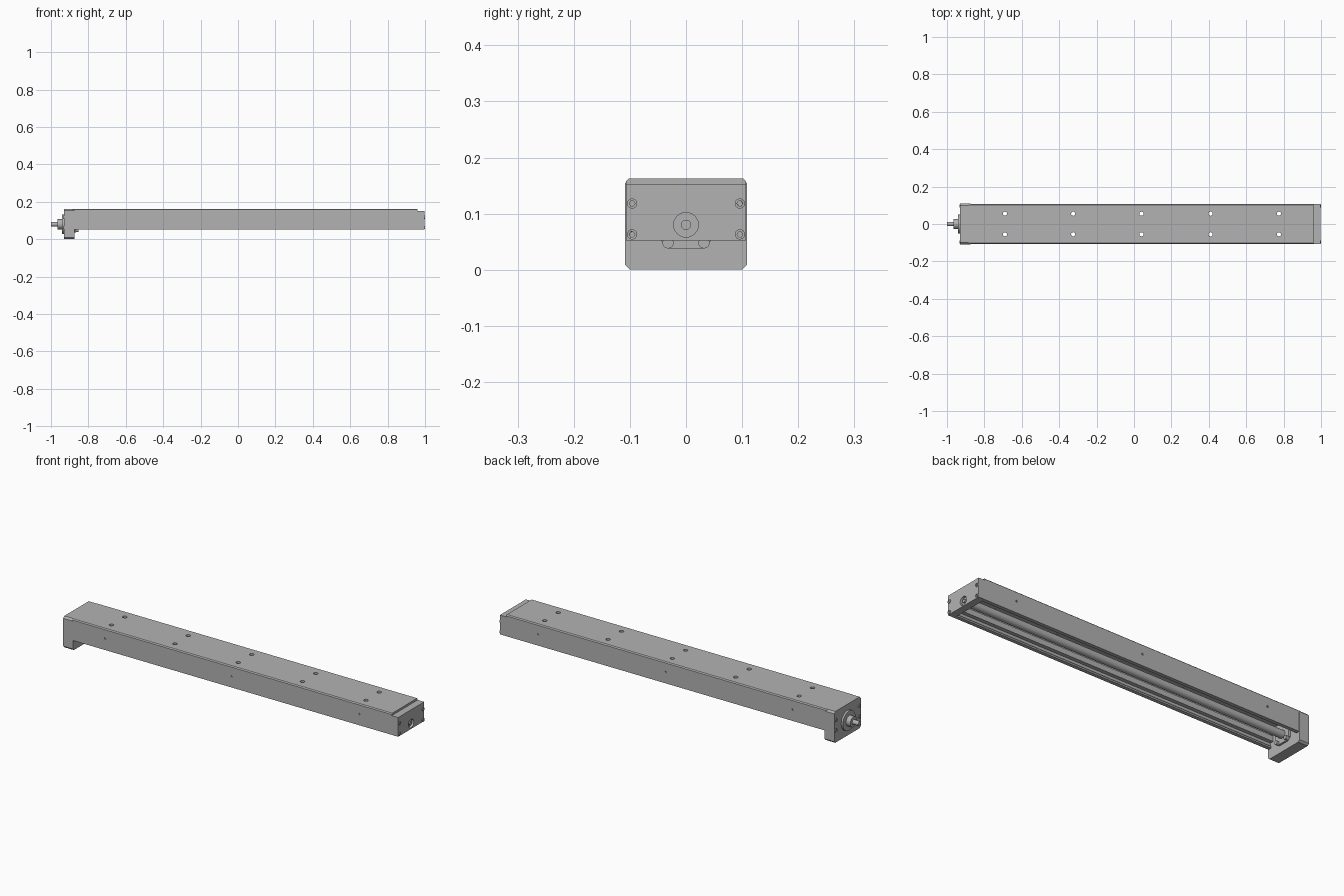
import bpy, bmesh
from math import pi
from mathutils import Matrix

if "Cube" in bpy.data.objects:
    bpy.data.objects.remove(bpy.data.objects["Cube"])

def material(name, v):
    m = bpy.data.materials.new(name)
    m.use_nodes = True
    m.diffuse_color = (v, v, v, 1)
    m.node_tree.nodes["Principled BSDF"].inputs["Base Color"].default_value = (v, v, v, 1)
    return m

GREY = material("machined grey", 0.45)

def finish(name, bm):
    bmesh.ops.recalc_face_normals(bm, faces=bm.faces)
    me = bpy.data.meshes.new(name)
    bm.to_mesh(me)
    bm.free()
    me.materials.append(GREY)
    ob = bpy.data.objects.new(name, me)
    bpy.context.collection.objects.link(ob)
    return ob

def extrude_x(name, half, x0, x1):
    """Mirror a half outline of (y, z) points and sweep it along x."""
    pts = half + [(-y, z) for y, z in reversed(half)]
    bm = bmesh.new()
    face = bm.faces.new([bm.verts.new((x0, y, z)) for y, z in pts])
    new = bmesh.ops.extrude_face_region(bm, geom=[face])["geom"]
    bmesh.ops.translate(bm, vec=(x1 - x0, 0, 0),
                        verts=[v for v in new if isinstance(v, bmesh.types.BMVert)])
    return finish(name, bm)

def box(name, x0, x1, y0, y1, z0, z1):
    bm = bmesh.new()
    bmesh.ops.create_cube(bm, size=1, matrix=Matrix.Translation(
        ((x0 + x1) / 2, (y0 + y1) / 2, (z0 + z1) / 2))
        @ Matrix.Diagonal((x1 - x0, y1 - y0, z1 - z0, 1)))
    return finish(name, bm)

def rods(name, centres, r, length, axis="X", sides=24):
    """One mesh of equal cylinders about the given centres."""
    turn = {"X": Matrix.Rotation(pi / 2, 4, "Y"),
            "Y": Matrix.Rotation(pi / 2, 4, "X"), "Z": Matrix()}[axis]
    bm = bmesh.new()
    for c in centres:
        bmesh.ops.create_cone(bm, cap_ends=True, segments=sides, radius1=r, radius2=r,
                              depth=length, matrix=Matrix.Translation(c) @ turn)
    ob = finish(name, bm)
    bpy.context.view_layer.objects.active = ob
    bpy.ops.object.select_all(action="DESELECT")
    ob.select_set(True)
    bpy.ops.object.shade_smooth_by_angle()
    return ob

def cut(ob, cutter):
    mod = ob.modifiers.new("holes", "BOOLEAN")
    mod.object = cutter
    mod.solver = "EXACT"
    cutter.hide_render = True
    cutter.hide_viewport = True
    cutter.display_type = "WIRE"

AXIS_Z = 0.08
SIDES = (-1, 1)

# Channel body, open underneath
body = extrude_x("channel_body", [
    (0.107, 0.052), (0.107, 0.158), (0.102, 0.163)][::-1], -0.885, 0.96)
cavity = extrude_x("cavity_cutter", [
    (0.088, 0.03), (0.088, 0.06), (0.094, 0.066), (0.094, 0.13), (0.084, 0.14)], -0.9, 0.98)
cut(body, cavity)

# Mounting holes through the top and pin holes in the sides
xs = (-0.69, -0.325, 0.04, 0.41, 0.775)
cut(body, rods("top_hole_cutter", [(x, s * 0.055, 0.15) for x in xs for s in SIDES],
               0.011, 0.06, "Z"))
cut(body, rods("side_hole_cutter", [(x, s * 0.107, 0.112) for x in xs[::2] for s in SIDES],
               0.005, 0.01, "Y", 12))

# Guide rails along the inner walls and the drive screw
for s, side in zip(SIDES, ("right", "left")):
    y0, y1 = sorted((s * 0.074, s * 0.094))
    box(side + "_guide_rail", -0.885, 0.965, y0, y1, 0.08, 0.108)
rods("drive_screw", [(0.04, 0, AXIS_Z)], 0.02, 1.86)

# End cap with its bearing bore
cap = extrude_x("end_cap", [(0.107, 0.152), (0.107, 0.052)], 0.96, 0.997)
cut(cap, rods("cap_bore_cutter", [(1.0, 0, AXIS_Z)], 0.022, 0.03))
rods("screw_tip", [(0.98, 0, AXIS_Z)], 0.009, 0.03)

# Drive end plate with chamfered corners and a foot below the body
extrude_x("drive_plate", [(0.1, 0.163), (0.109, 0.154), (0.109, 0.009), (0.1, 0)],
          -0.93, -0.875)

# Bearing holder inside the drive end
extrude_x("bearing_holder", [(0.045, 0.14), (0.045, 0.052), (0.03, 0.037)], -0.88, -0.865)
rods("holder_bolts", [(-0.862, s * 0.032, 0.048) for s in SIDES], 0.01, 0.016)

# Corner bolts, with a hexagonal socket, on both ends
corners = [(s * 0.096, z) for s in SIDES for z in (0.063, 0.118)]
for name, x, out in (("cap_bolts", 0.997, 1), ("drive_bolts", -0.93, -1)):
    bolts = rods(name, [(x, y, z) for y, z in corners], 0.009, 0.008)
    cut(bolts, rods(name + "_socket_cutter", [(x + out * 0.005, y, z) for y, z in corners],
                    0.005, 0.008, sides=6))

# Stepped input flange and shaft
for name, r, x0, x1 in (("flange", 0.052, -0.94, -0.925), ("collar", 0.027, -0.965, -0.935),
                        ("input_shaft", 0.012, -1.0, -0.93)):
    rods(name, [((x0 + x1) / 2, 0, AXIS_Z)], r, x1 - x0, sides=32)
